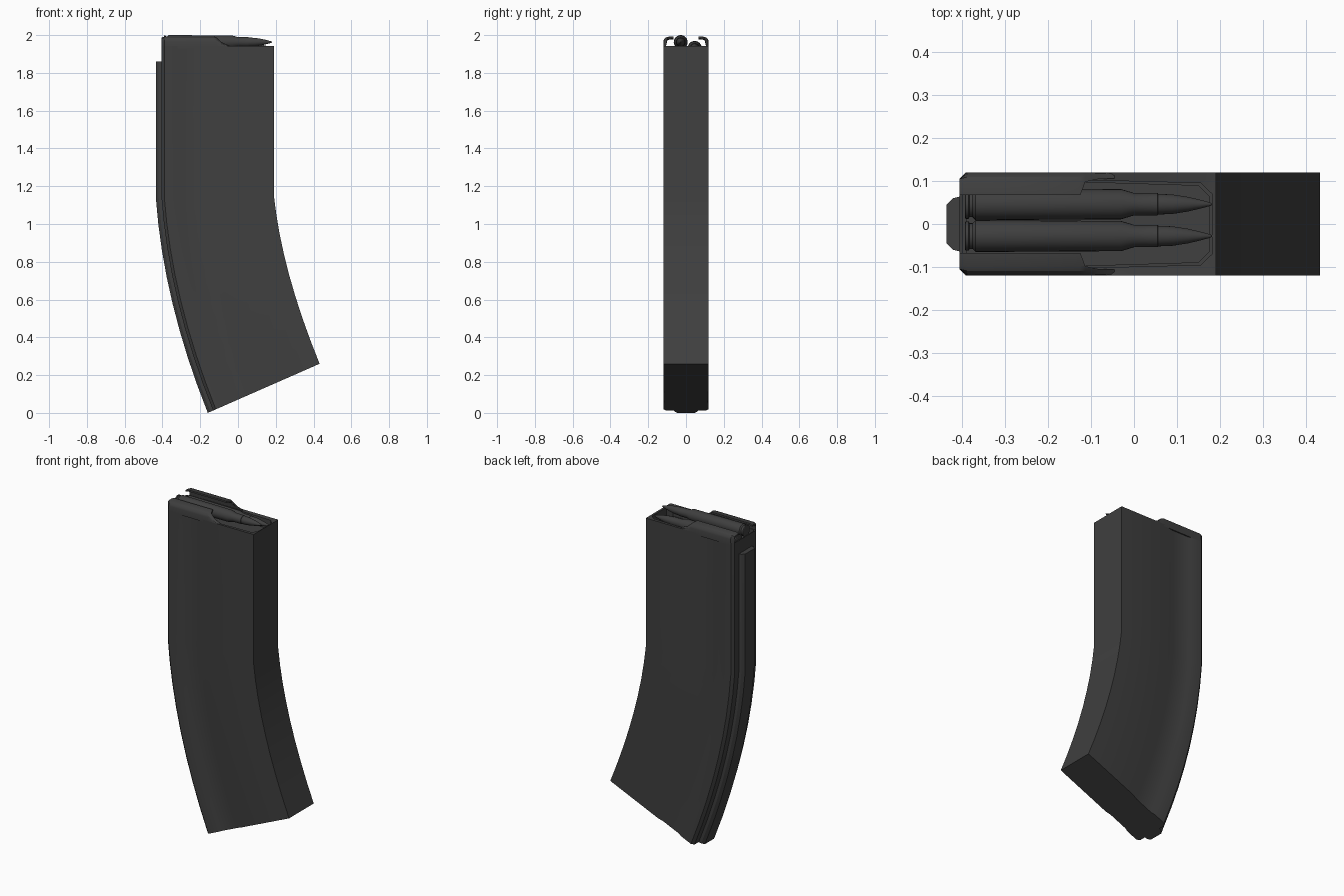
import bpy, bmesh, math
from mathutils import Vector

if "Cube" in bpy.data.objects:
    bpy.data.objects.remove(bpy.data.objects["Cube"])

dark = bpy.data.materials.new("dark_metal")
dark.diffuse_color = (0.05, 0.05, 0.05, 1)
dark.use_nodes = True
dark.node_tree.nodes["Principled BSDF"].inputs["Base Color"].default_value = dark.diffuse_color


def loft(name, rings, angle=25):
    """Skin a stack of closed rings and cap both ends."""
    bm = bmesh.new()
    loops = [[bm.verts.new(p) for p in r] for r in rings]
    n = len(loops[0])
    for a, b in zip(loops, loops[1:]):
        for i in range(n):
            j = (i + 1) % n
            bm.faces.new((a[i], a[j], b[j], b[i]))
    bm.faces.new(loops[0])
    bm.faces.new(loops[-1])
    bmesh.ops.recalc_face_normals(bm, faces=bm.faces)
    me = bpy.data.meshes.new(name)
    bm.to_mesh(me)
    bm.free()
    ob = bpy.data.objects.new(name, me)
    bpy.context.collection.objects.link(ob)
    me.materials.append(dark)
    bpy.ops.object.select_all(action='DESELECT')
    bpy.context.view_layer.objects.active = ob
    ob.select_set(True)
    bpy.ops.object.shade_smooth_by_angle(angle=math.radians(angle))
    return ob


def bezier(p, t):
    a, b, c = (Vector(q) for q in p)
    return a * (1 - t) ** 2 + b * 2 * t * (1 - t) + c * t * t


# Side outline: rear and front edges as (x, z) curves below the straight part
REAR = [(-0.435, 1.14), (-0.396, 0.59), (-0.16, 0.0)]
FRONT = [(0.19, 1.15), (0.232, 0.75), (0.432, 0.26)]
WIDTH = 0.625
STEPS = 8


def ring(rear, front, half):
    """Mirrored cross-section; half holds (depth from rear, half width)."""
    d = (front - rear) / WIDTH
    pts = [(rear + d * u, y) for u, y in half]
    pts += [(p, -y) for p, y in reversed(pts)]
    return [(p.x, y, p.y) for p, y in pts]


def level(z):
    return Vector((-0.435, z)), Vector((0.19, z))


curve = [(bezier(REAR, i / STEPS), bezier(FRONT, i / STEPS)) for i in range(STEPS + 1)]

# Main shell with a shallow side channel and an open top
outer = [(.03, .105), (.045, .12), (.115, .12), (.135, .113),
         (.25, .113), (.28, .12), (.585, .12), (.625, .12)]
inner = [(.038, .095), (.05, .105), (.115, .105), (.135, .102),
         (.25, .102), (.32, .102), (.59, .095), (.616, .07)]
rings = [ring(*level(z), inner) for z in (1.78, 1.94)]
rings += [ring(*level(1.943), outer)]
rings += [ring(r, f, outer) for r, f in curve]
loft("magazine_body", rings)

# Spine rib along the rear
rib = [(0, .045), (.015, .06), (.035, .065)]
loft("rear_rib", [ring(*level(1.86), rib)] + [ring(r, f, rib) for r, f in curve])

# Feed lips: curled strips that drop away towards the front
lip = [(.12, 1.93), (.12, 1.965), (.117, 1.976), (.109, 1.986), (.098, 1.991), (.067, 1.993),
       (.067, 1.983), (.096, 1.980), (.104, 1.972), (.107, 1.96), (.107, 1.93)]
stations = [(-.405, .067, .105, .9), (-.388, .067, .12, 1), (-.125, .067, .12, 1),
            (-.113, .098, .12, .9), (-.085, .104, .12, .5), (-.045, .106, .12, .22)]
for side, label in ((1, "back"), (-1, "front")):
    loft("feed_lip_" + label,
         [[(x, side * min(max(y, lo), hi), 1.93 + (z - 1.93) * s) for y, z in lip]
          for x, lo, hi, s in stations])

# Two staggered cartridges
shell = [(-.393, .031), (-.391, .034), (-.384, .034), (-.382, .030), (-.375, .030), (-.368, .037),
         (-.03, .035), (0, .026), (.055, .026), (.056, .024), (.09, .0225),
         (.125, .017), (.155, .010), (.175, .0045), (.181, .002)]
for label, cy, cz in (("upper", -.028, 1.963), ("lower", .046, 1.932)):
    loft("cartridge_" + label,
         [[(x, cy + r * math.cos(k * math.tau / 24), cz + r * math.sin(k * math.tau / 24))
           for k in range(24)] for x, r in shell])

# Follower plate under the cartridges
plate = [(.045, .095), (.32, .098), (.585, .09), (.61, .065)]
loft("follower", [ring(*level(z), plate) for z in (1.83, 1.885)])
